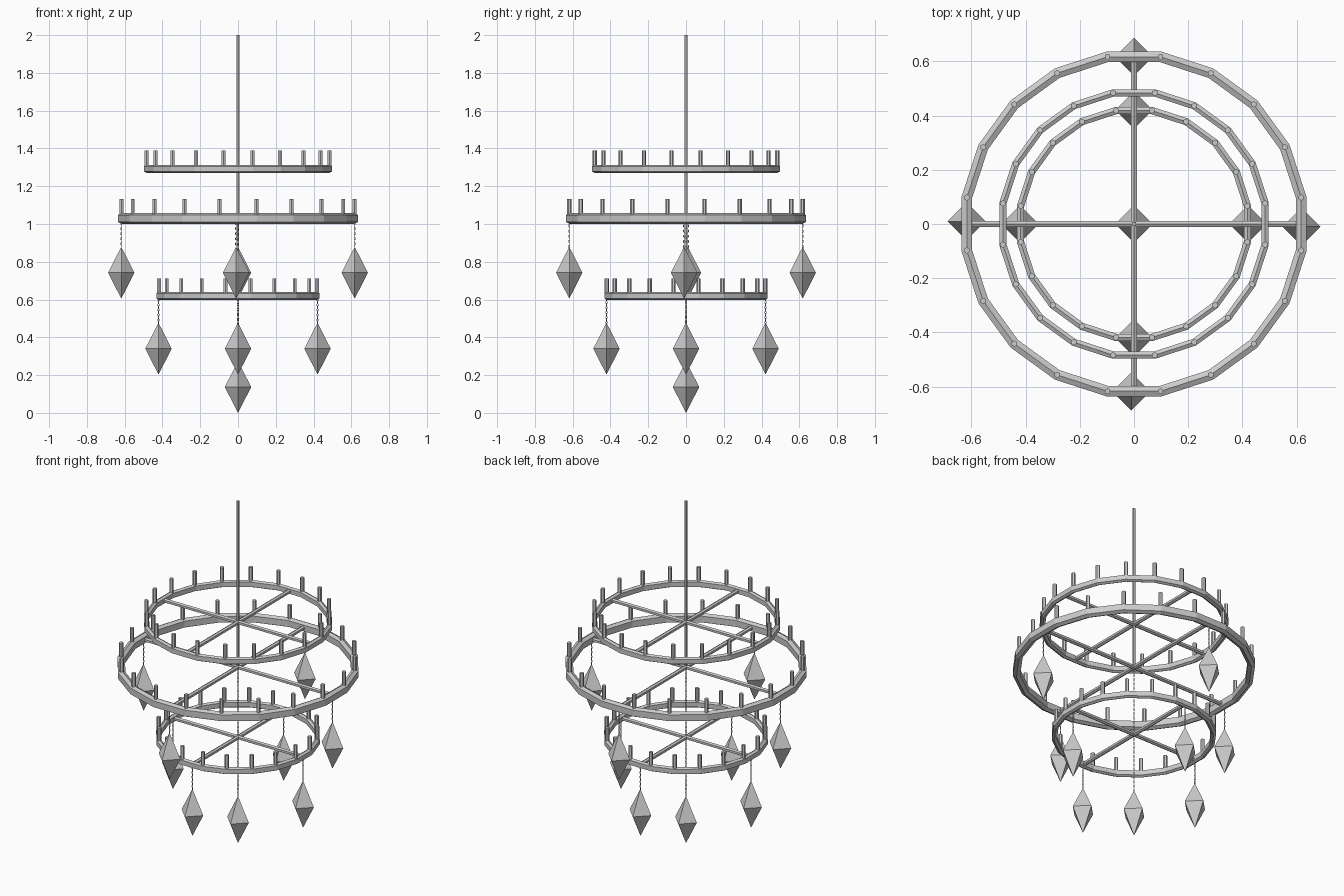
import bpy, bmesh
from math import pi, sin, cos, radians
from mathutils import Matrix, Vector

if "Cube" in bpy.data.objects:
    bpy.data.objects.remove(bpy.data.objects["Cube"])

SIDES = 20


def finish(bm, name):
    bmesh.ops.recalc_face_normals(bm, faces=bm.faces)
    me = bpy.data.meshes.new(name)
    bm.to_mesh(me)
    bm.free()
    ob = bpy.data.objects.new(name, me)
    bpy.context.collection.objects.link(ob)
    return ob


def rod(bm, a, b, r, sides=6):
    a, b = Vector(a), Vector(b)
    d = b - a
    m = Matrix.Translation((a + b) / 2) @ d.to_track_quat('Z', 'Y').to_matrix().to_4x4()
    bmesh.ops.create_cone(bm, cap_ends=True, segments=sides, radius1=r, radius2=r,
                          depth=d.length, matrix=m)


def loft(bm, rows):
    # closed grid of faces from a list of closed vertex loops
    vs = [[bm.verts.new(p) for p in row] for row in rows]
    n, k = len(vs), len(vs[0])
    for i in range(n):
        for j in range(k):
            bm.faces.new((vs[i][j], vs[(i + 1) % n][j],
                          vs[(i + 1) % n][(j + 1) % k], vs[i][(j + 1) % k]))


def vertex_angles():
    return [radians(9) + 2 * pi * i / SIDES for i in range(SIDES)]


def tier(name, R, z, hw, hh, candle_top):
    # ridged hoop
    prof = [(0, hh), (hw, hh * .65), (hw, -hh * .65), (0, -hh), (-hw, -hh * .65), (-hw, hh * .65)]
    bm = bmesh.new()
    loft(bm, [[((R + u) * cos(a), (R + u) * sin(a), z + v) for u, v in prof]
              for a in vertex_angles()])
    finish(bm, name + "_ring")
    # candles on every corner
    bm = bmesh.new()
    for a in vertex_angles():
        x, y = R * cos(a), R * sin(a)
        rod(bm, (x, y, z), (x, y, candle_top), 0.0115)
    finish(bm, name + "_candles")
    # crossed spokes
    e = R * cos(pi / SIDES)
    bm = bmesh.new()
    rod(bm, (-e, 0, z), (e, 0, z), 0.0125)
    rod(bm, (0, -e, z), (0, e, z), 0.0125)
    finish(bm, name + "_spokes")


def chain(name, x, y, z0, z1):
    # alternating thin oval links
    n = max(1, round((z1 - z0) / 0.013))
    step = (z1 - z0) / n
    bm = bmesh.new()
    for i in range(n):
        zc = z0 + (i + .5) * step
        rows = []
        for k in range(6):
            t = 2 * pi * k / 6
            row = []
            for j in range(4):
                p = 2 * pi * j / 4
                s = 0.0018 * cos(p)
                u, w = (0.004 + s) * sin(t), (step * .55 + s) * cos(t)
                v = 0.0018 * sin(p)
                row.append((x + (u if i % 2 else v), y + (v if i % 2 else u), zc + w))
            rows.append(row)
        loft(bm, rows)
    finish(bm, name)


def crystal(name, x, y, z, hang):
    # four-sided double pyramid on a chain
    h, r = 0.137, 0.07
    bm = bmesh.new()
    top, bot = bm.verts.new((x, y, z + h)), bm.verts.new((x, y, z - h))
    ring = [bm.verts.new((x + r * cos(k * pi / 2), y + r * sin(k * pi / 2), z)) for k in range(4)]
    for k in range(4):
        bm.faces.new((ring[k], ring[(k + 1) % 4], top))
        bm.faces.new((ring[(k + 1) % 4], ring[k], bot))
    finish(bm, name)
    chain(name + "_chain", x, y, z + h - 0.005, hang)


# three tiers
tier("upper", 0.49, 1.292, 0.0135, 0.021, 1.389)
tier("middle", 0.625, 1.029, 0.0195, 0.028, 1.132)
tier("lower", 0.424, 0.619, 0.0135, 0.021, 0.712)

# hanging rod
bm = bmesh.new()
rod(bm, (0, 0, 1.025), (0, 0, 2.0), 0.0085)
finish(bm, "hanging_rod")

# crystals
for i, (x, y) in enumerate([(0.618, -0.01), (0, 0.618), (-0.618, 0.01), (-0.01, -0.618)]):
    crystal(f"middle_crystal_{i}", x, y, 0.742, 1.01)
for i in range(4):
    a = i * pi / 2
    crystal(f"lower_crystal_{i}", 0.421 * cos(a), 0.421 * sin(a), 0.34, 0.605)
crystal("centre_crystal", 0, 0, 0.137, 1.025)
